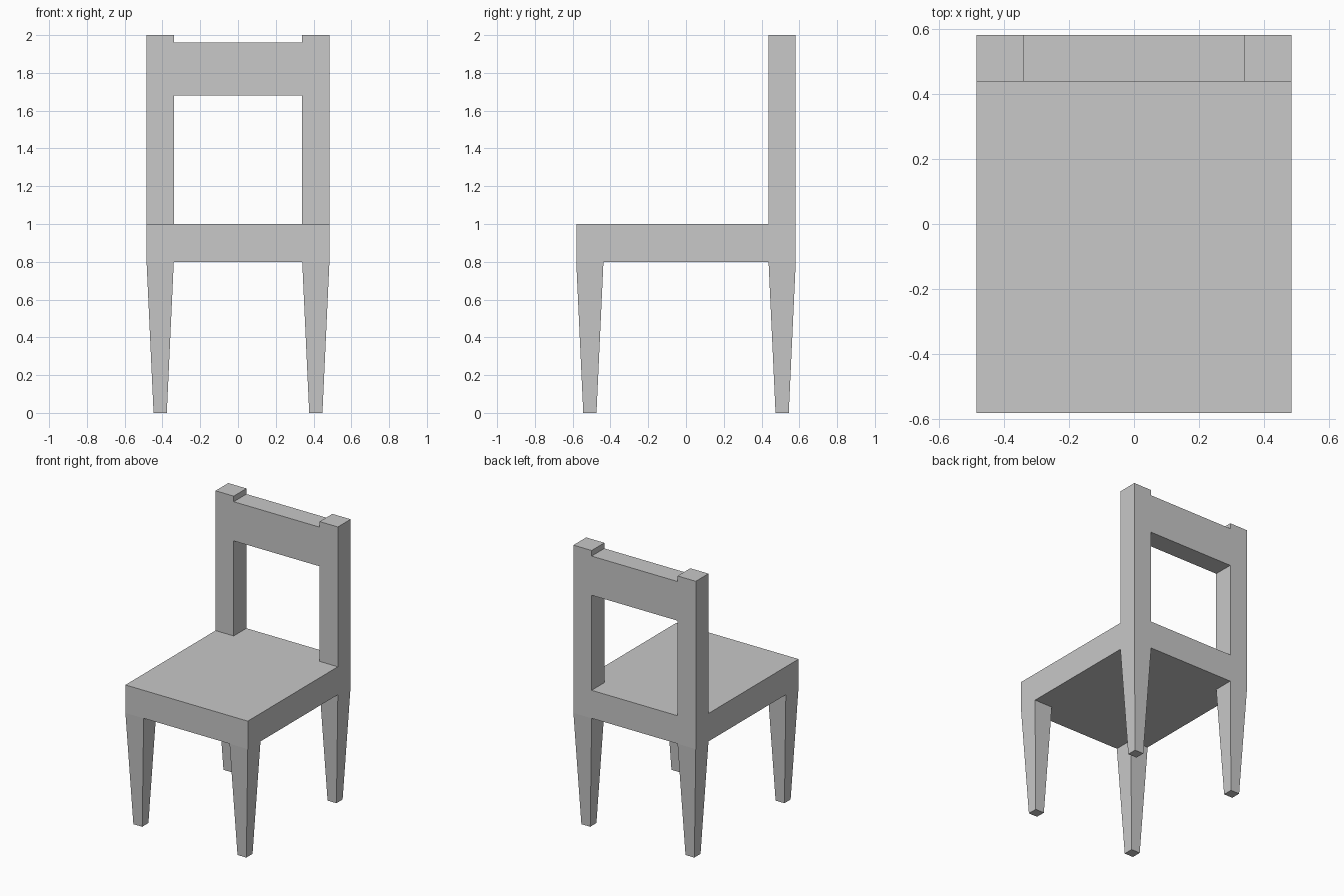
import bpy
import bmesh
from mathutils import Vector

cube = bpy.data.objects.get("Cube")
if cube:
    bpy.data.objects.remove(cube, do_unlink=True)

# Overall dimensions
HALF_W, HALF_D = 0.484, 0.581
POST = 0.144                      # square section of posts and leg tops
FOOT = 0.07                       # square section of leg ends
SEAT_LOW, SEAT_TOP, TOP = 0.8, 1.0, 2.0
RAIL_LOW, RAIL_TOP = 1.68, 1.96

# Single plain grey
grey = bpy.data.materials.new("plain grey")
grey.use_nodes = True
grey.diffuse_color = (0.58, 0.58, 0.58, 1)
grey.node_tree.nodes["Principled BSDF"].inputs["Base Color"].default_value = grey.diffuse_color


def block(name, low, high, foot=None):
    """Box between two corners; foot gives a narrower square bottom."""
    low, high = Vector(low), Vector(high)
    centre, size = (low + high) / 2, high - low
    bm = bmesh.new()
    bmesh.ops.create_cube(bm, size=1)
    for v in bm.verts:
        tapered = foot and v.co.z < 0
        v.co *= Vector((foot, foot, size.z)) if tapered else size
        v.co += centre
    mesh = bpy.data.meshes.new(name)
    bm.to_mesh(mesh)
    bm.free()
    mesh.materials.append(grey)
    obj = bpy.data.objects.new(name, mesh)
    bpy.context.collection.objects.link(obj)


# Seat
block("seat", (-HALF_W, -HALF_D, SEAT_LOW), (HALF_W, HALF_D, SEAT_TOP))

# Tapered legs and back posts
for side, x in (("right", -HALF_W), ("left", HALF_W - POST)):
    for end, y in (("front", -HALF_D), ("back", HALF_D - POST)):
        block(f"{end}_{side}_leg", (x, y, 0), (x + POST, y + POST, SEAT_LOW), FOOT)
    block(f"{side}_back_post", (x, HALF_D - POST, SEAT_TOP), (x + POST, HALF_D, TOP))

# Back rail between the posts
inner = HALF_W - POST
block("back_rail", (-inner, HALF_D - POST, RAIL_LOW), (inner, HALF_D, RAIL_TOP))
